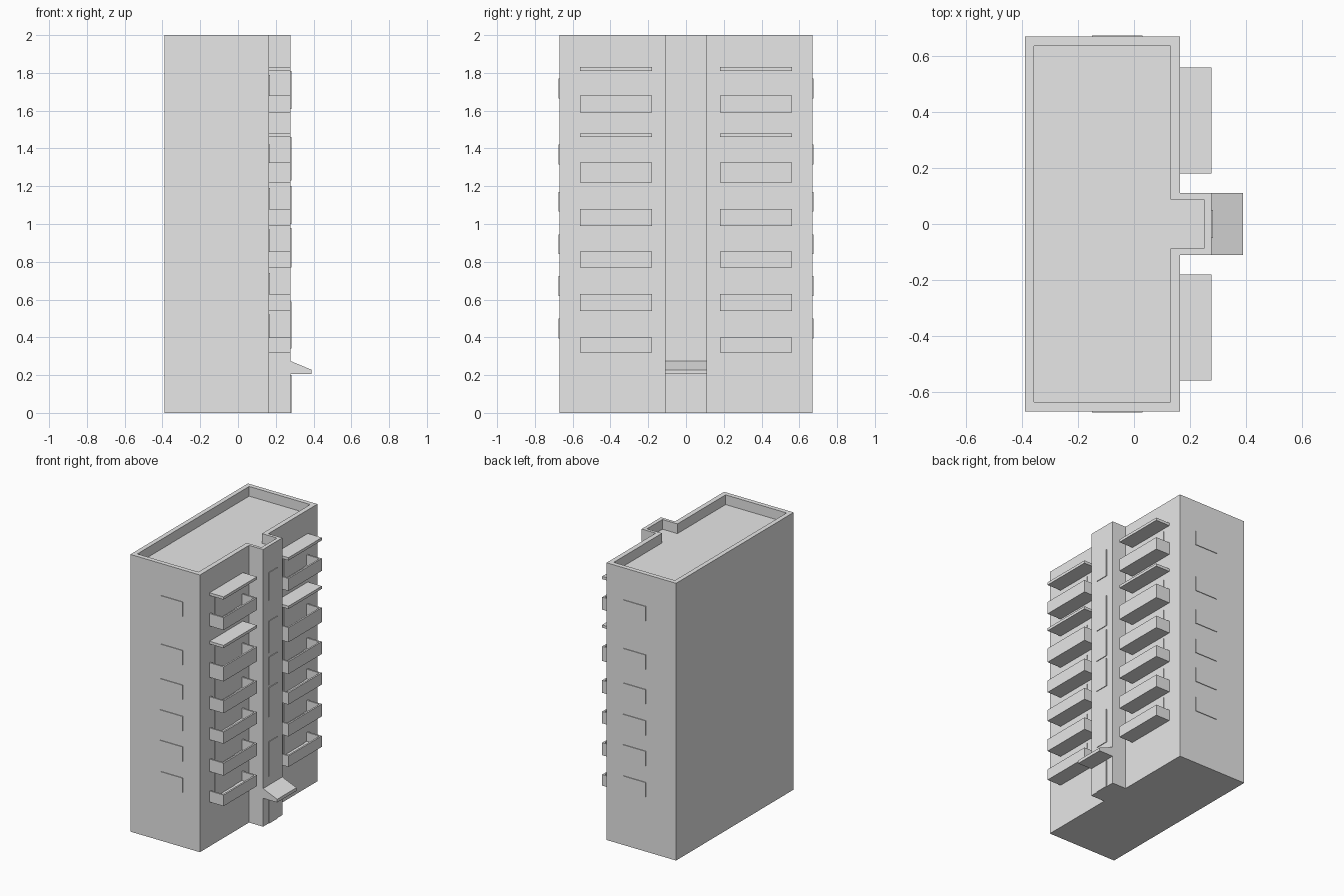
import bpy, bmesh

if "Cube" in bpy.data.objects:
    bpy.data.objects.remove(bpy.data.objects["Cube"])

grey = bpy.data.materials.new("concrete grey")
grey.diffuse_color = (0.8, 0.8, 0.8, 1)
grey.use_nodes = True
grey.node_tree.nodes["Principled BSDF"].inputs["Base Color"].default_value = grey.diffuse_color

WALL, TOWER, END, ROOF = 0.165, 0.277, 0.67, 1.93


def finish(name, bm):
    bmesh.ops.recalc_face_normals(bm, faces=bm.faces)
    mesh = bpy.data.meshes.new(name)
    bm.to_mesh(mesh)
    bm.free()
    mesh.materials.append(grey)
    obj = bpy.data.objects.new(name, mesh)
    bpy.context.collection.objects.link(obj)
    return obj


def box(name, x, y, z):
    bm = bmesh.new()
    bmesh.ops.create_cube(bm, size=1)
    for v in bm.verts:
        for i, (a, b) in enumerate((x, y, z)):
            v.co[i] = a if v.co[i] < 0 else b
    return finish(name, bm)


def footprint(x0, x1, x2, y_end, y_tower):
    """T-shaped outline: main block plus stair tower."""
    return [(x0, -y_end), (x1, -y_end), (x1, -y_tower), (x2, -y_tower),
            (x2, y_tower), (x1, y_tower), (x1, y_end), (x0, y_end)]


# Main block with the stair tower, parapet and sunken roof
bm = bmesh.new()
outer = footprint(-0.39, WALL, TOWER, END, 0.11)
inner = footprint(-0.357, 0.13, 0.25, 0.637, 0.088)
rings = [[bm.verts.new((x, y, z)) for x, y in pts]
         for pts, z in ((outer, 0), (outer, 2), (inner, 2), (inner, ROOF))]
for lower, upper in zip(rings, rings[1:]):
    for i in range(8):
        j = (i + 1) % 8
        bm.faces.new((lower[i], lower[j], upper[j], upper[i]))
bm.faces.new(rings[0][::-1])
bm.faces.new(rings[-1])
finish("building_body", bm)


def balcony(name, side, z0, z1):
    """Open tray: the top face is inset and pushed down."""
    y = sorted((side * 0.18, side * 0.56))
    bm = bmesh.new()
    t = 0.012
    out = [(WALL, y[0]), (TOWER, y[0]), (TOWER, y[1]), (WALL, y[1])]
    ins = [(WALL, y[0] + t), (TOWER - t, y[0] + t),
           (TOWER - t, y[1] - t), (WALL, y[1] - t)]
    loops = [[bm.verts.new((px, py, z)) for px, py in pts]
             for pts, z in ((out, z0), (out, z1), (ins, z1), (ins, z0 + 0.015))]
    for a, b in zip(loops, loops[1:]):
        for i in range(3):
            bm.faces.new((a[i], a[i + 1], b[i + 1], b[i]))
    bm.faces.new(loops[0][::-1])
    bm.faces.new(loops[-1])
    finish(name, bm)


# Balconies, balcony doors and weather roofs on both sides of the tower
levels = [(0.32, 0.40), (0.54, 0.63), (0.77, 0.855),
          (0.99, 1.08), (1.22, 1.325), (1.59, 1.68)]
for side, label in ((-1, "left"), (1, "right")):
    ys = sorted((side * 0.18, side * 0.56))
    door = sorted((side * 0.28, side * 0.505))
    for n, (z0, z1) in enumerate(levels, 1):
        balcony(f"balcony_{label}_{n}", side, z0, z1)
        box(f"balcony_door_{label}_{n}", (WALL - 0.003, WALL + 0.005), door,
            (z0 + 0.016, z0 + 0.2))
    for n, z in enumerate((1.46, 1.81), 1):
        box(f"balcony_roof_{label}_{n}", (WALL, TOWER), ys, (z, z + 0.02))
    # End wall windows
    wall = sorted((side * (END - 0.003), side * (END + 0.005)))
    for n, z in enumerate((0.395, 0.62, 0.84, 1.065, 1.315, 1.665), 1):
        box(f"end_window_{label}_{n}", (-0.15, 0.03), wall, (z, z + 0.105))

# Stair tower windows and entrance door
for n, (z0, z1) in enumerate(((0.34, 0.59), (0.77, 0.98), (1.0, 1.2),
                              (1.23, 1.46), (1.61, 1.81)), 1):
    box(f"tower_window_{n}", (TOWER - 0.003, TOWER + 0.005), (-0.05, 0.05), (z0, z1))
box("entrance_door", (TOWER - 0.003, TOWER + 0.005), (-0.05, 0.05), (0, 0.2))

# Sloped entrance canopy
bm = bmesh.new()
profile = [(TOWER, 0.205), (0.39, 0.205), (0.39, 0.228), (TOWER, 0.275)]
ends = [[bm.verts.new((x, y, z)) for x, z in profile] for y in (-0.11, 0.11)]
bm.faces.new(ends[0])
bm.faces.new(ends[1][::-1])
for i in range(4):
    j = (i + 1) % 4
    bm.faces.new((ends[0][i], ends[0][j], ends[1][j], ends[1][i]))
finish("entrance_canopy", bm)
